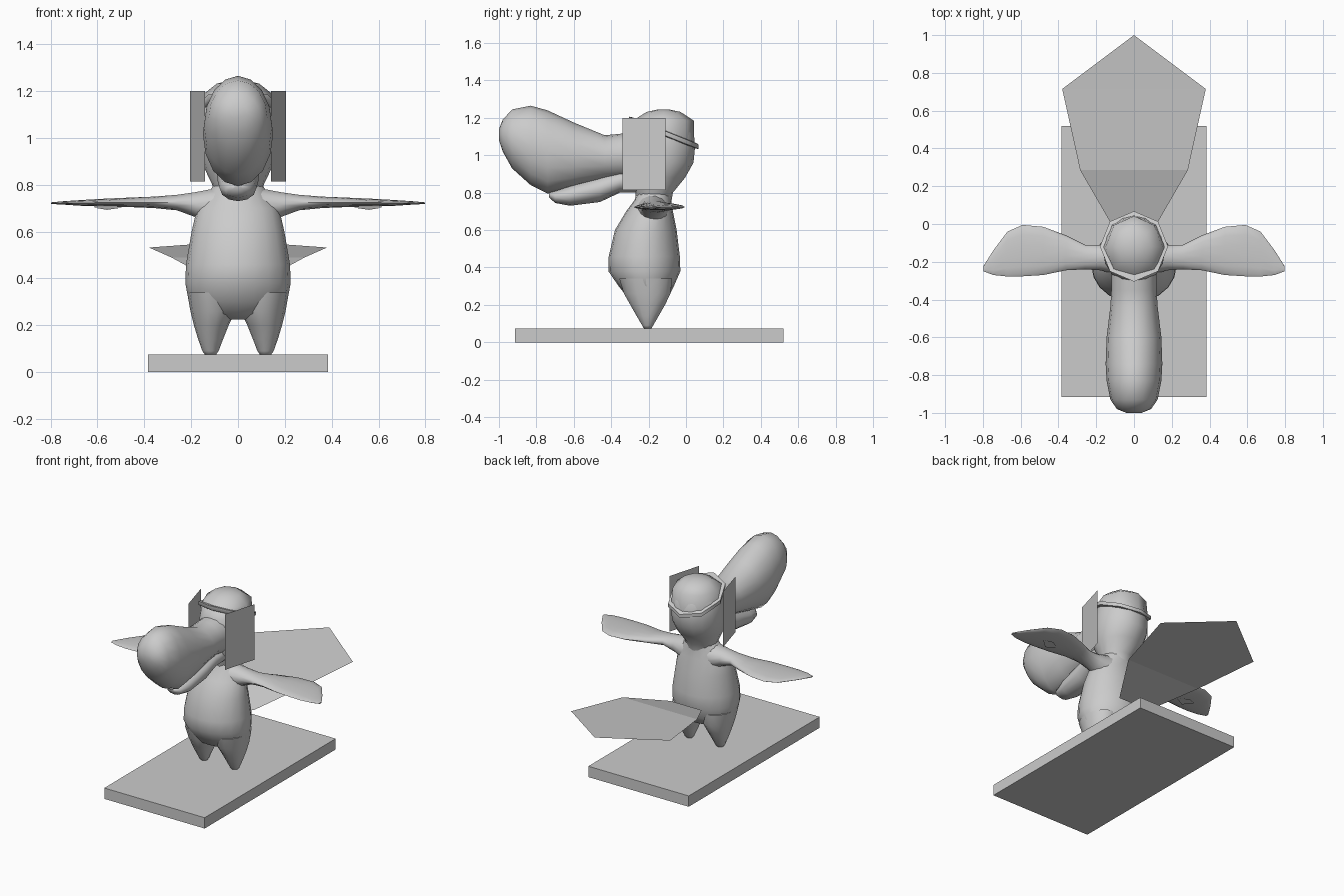
import bpy, bmesh, math

grey = bpy.data.materials.new("light grey")
grey.diffuse_color = (0.6, 0.6, 0.6, 1)


def finish(bm, name, smooth=True, mirror=False, angle=60):
    bmesh.ops.recalc_face_normals(bm, faces=bm.faces)
    me = bpy.data.meshes.new(name)
    bm.to_mesh(me)
    bm.free()
    me.materials.append(grey)
    ob = bpy.data.objects.new(name, me)
    bpy.context.collection.objects.link(ob)
    if mirror:
        ob.modifiers.new("Mirror", 'MIRROR').use_mirror_merge = False
    if smooth:
        bpy.ops.object.select_all(action='DESELECT')
        ob.select_set(True)
        bpy.context.view_layer.objects.active = ob
        bpy.ops.object.shade_smooth_by_angle(angle=math.radians(angle))
    return ob


def loft(name, axis, sections, n=16, mirror=False, slopes=None, angle=60):
    """Skin elliptical rings; section = (position, a0, a1, b0, b1) on the other two axes."""
    bm = bmesh.new()
    rings = []
    for k, (t, a0, a1, b0, b1) in enumerate(sections):
        ring = []
        for i in range(n):
            w = 2 * math.pi * i / n
            da, db = (a1 - a0) / 2 * math.cos(w), (b1 - b0) / 2 * math.sin(w)
            p = [(a0 + a1) / 2 + da, (b0 + b1) / 2 + db]
            p.insert(axis, t + (slopes[k] * db if slopes else 0))
            ring.append(bm.verts.new(p))
        rings.append(ring)
    for r, s in zip(rings, rings[1:]):
        for i in range(n):
            j = (i + 1) % n
            bm.faces.new((r[i], r[j], s[j], s[i]))
    bm.faces.new(rings[0])
    bm.faces.new(rings[-1])
    return finish(bm, name, True, mirror, angle)


def sheet(name, quads, mirror=False):
    bm = bmesh.new()
    for q in quads:
        bm.faces.new([bm.verts.new(p) for p in q])
    bmesh.ops.remove_doubles(bm, verts=bm.verts, dist=0.0005)
    return finish(bm, name, False, mirror)


X, Y, Z = 0, 1, 2

# Base slab
bm = bmesh.new()
bmesh.ops.create_cube(bm, size=1)
for v in bm.verts:
    v.co = (v.co.x * 0.77, v.co.y * 1.435 - 0.1975, (v.co.z + 0.5) * 0.075)
finish(bm, "base", False)

# Body and tapered legs
loft("body", Z, [
    (0.225, -0.06, 0.06, -0.26, -0.15), (0.25, -0.17, 0.17, -0.32, -0.09),
    (0.30, -0.21, 0.21, -0.36, -0.065), (0.38, -0.225, 0.225, -0.415, -0.03),
    (0.46, -0.222, 0.222, -0.413, -0.033), (0.60, -0.198, 0.198, -0.38, -0.05),
    (0.70, -0.175, 0.175, -0.32, -0.07), (0.76, -0.13, 0.13, -0.275, -0.08),
    (0.82, -0.09, 0.09, -0.26, -0.08)], 20)
loft("leg", Z, [
    (0.073, 0.095, 0.14, -0.225, -0.185), (0.09, 0.083, 0.152, -0.235, -0.175),
    (0.14, 0.064, 0.17, -0.265, -0.145), (0.20, 0.04, 0.188, -0.30, -0.11),
    (0.26, 0.01, 0.203, -0.335, -0.08), (0.34, 0.01, 0.217, -0.36, -0.07)], 14, True)

# Head
loft("head", Z, [
    (0.74, -0.09, 0.09, -0.27, -0.08), (0.80, -0.11, 0.11, -0.27, -0.07),
    (0.88, -0.148, 0.148, -0.31, -0.005), (0.96, -0.165, 0.165, -0.32, 0.04),
    (1.04, -0.165, 0.165, -0.32, 0.048), (1.12, -0.155, 0.155, -0.30, 0.035),
    (1.18, -0.12, 0.12, -0.25, -0.01)])

# Beak
loft("upper_beak", Y, [
    (-0.20, -0.12, 0.12, 0.85, 1.13), (-0.35, -0.12, 0.12, 0.88, 1.115),
    (-0.435, -0.125, 0.125, 0.87, 1.107), (-0.60, -0.145, 0.145, 0.83, 1.175),
    (-0.74, -0.15, 0.15, 0.795, 1.24), (-0.83, -0.145, 0.145, 0.84, 1.265),
    (-0.93, -0.125, 0.125, 0.93, 1.245), (-0.98, -0.09, 0.09, 1.02, 1.19),
    (-1.0, -0.04, 0.04, 1.08, 1.14)], 16)
loft("lower_beak", Y, [
    (-0.20, -0.09, 0.09, 0.80, 0.95), (-0.354, -0.09, 0.09, 0.80, 0.92),
    (-0.46, -0.088, 0.088, 0.75, 0.89), (-0.62, -0.078, 0.078, 0.73, 0.84),
    (-0.70, -0.055, 0.055, 0.745, 0.81), (-0.732, -0.025, 0.025, 0.775, 0.80)], 12)

# Cap worn low at the back, with a tilted eight-sided brim
loft("cap_crown", Z, [
    (1.12, -0.165, 0.165, -0.29, 0.045), (1.185, -0.15, 0.15, -0.285, 0.042),
    (1.232, -0.09, 0.09, -0.21, -0.03), (1.245, -0.03, 0.03, -0.15, -0.09)],
    8, slopes=[-0.38, 0, 0, 0])
loft("cap_brim", Z, [
    (1.105, -0.165, 0.165, -0.295, 0.05), (1.108, -0.18, 0.18, -0.305, 0.068),
    (1.132, -0.18, 0.18, -0.305, 0.068), (1.137, -0.16, 0.16, -0.29, 0.045)],
    8, slopes=[-0.4] * 4, angle=50)

# Flat wings
loft("wing", X, [
    (0.08, -0.27, -0.09, 0.61, 0.79), (0.18, -0.245, -0.11, 0.66, 0.77),
    (0.26, -0.24, -0.11, 0.69, 0.758), (0.36, -0.245, -0.06, 0.70, 0.75),
    (0.48, -0.27, -0.015, 0.705, 0.745), (0.59, -0.277, -0.005, 0.707, 0.74),
    (0.67, -0.278, -0.04, 0.71, 0.735), (0.745, -0.27, -0.14, 0.715, 0.73),
    (0.798, -0.25, -0.225, 0.718, 0.725)], 14, True)
sheet("wing_underside_feather", [
    [(0.49, -0.17, 0.703), (0.56, -0.20, 0.693), (0.62, -0.15, 0.703), (0.56, -0.12, 0.695)]], True)

# Eye panels, angled forward
sheet("eye_panel", [
    [(0.14, -0.34, 0.815), (0.205, -0.11, 0.815), (0.205, -0.11, 1.20), (0.14, -0.34, 1.20)]], True)

# Fan tail: outline rows (half width, y, z)
rows = [(0.12, 0.0, 0.40), (0.285, 0.285, 0.49), (0.38, 0.715, 0.532)]
quads = [[(-a[0], *a[1:]), (a[0], *a[1:]), (b[0], *b[1:]), (-b[0], *b[1:])]
         for a, b in zip(rows, rows[1:])]
w, y, z = rows[-1]
quads.append([(-w, y, z), (w, y, z), (0, 1.0, 0.56)])
sheet("tail", quads)
